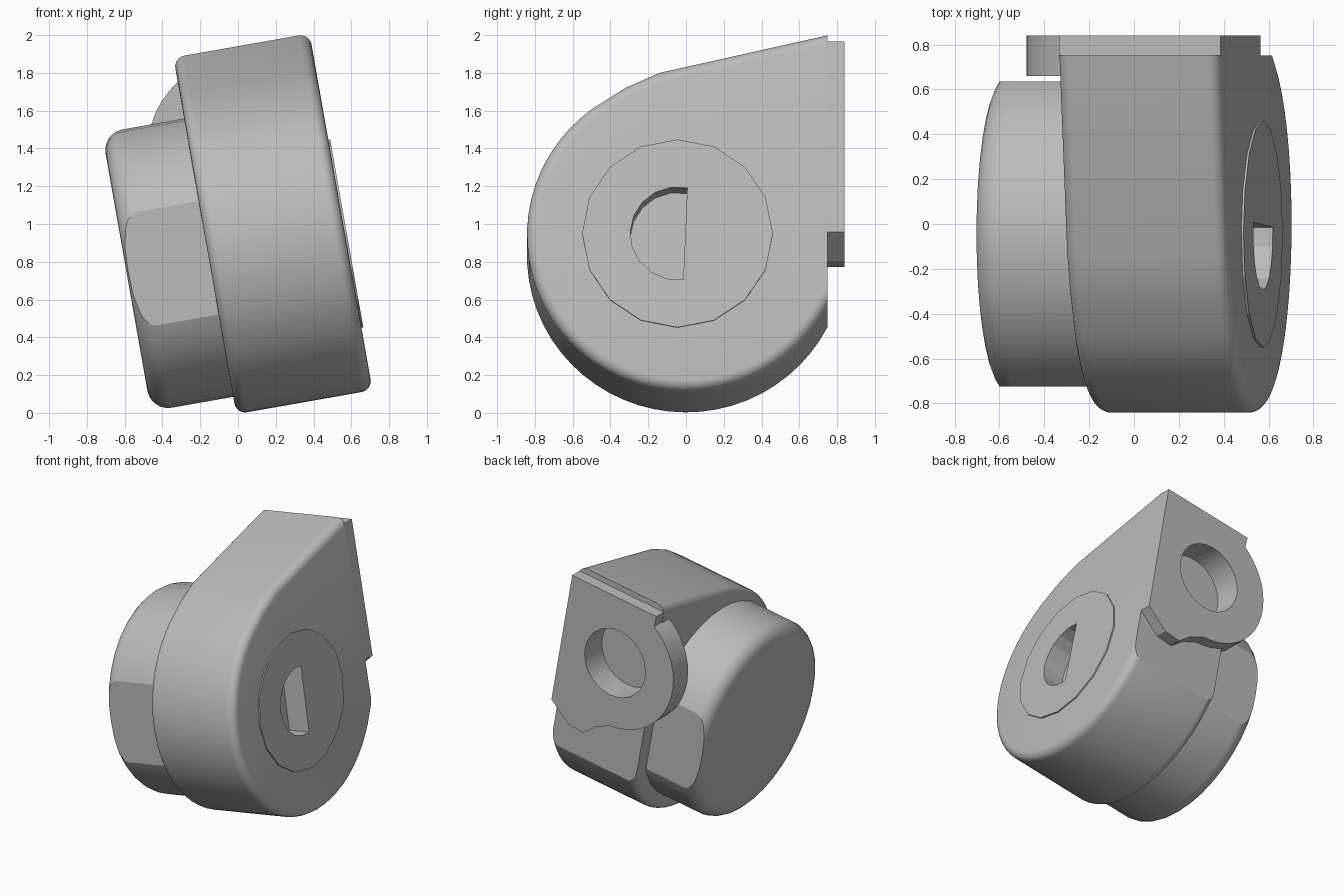
import bpy, bmesh, math
from mathutils import Matrix

cube = bpy.data.objects.get("Cube")
if cube:
    bpy.data.objects.remove(cube, do_unlink=True)

TILT = Matrix.Rotation(math.radians(-10), 4, 'Y')

grey = bpy.data.materials.new("plain grey")
grey.use_nodes = True
GREY = (0.5, 0.5, 0.5, 1)
grey.diffuse_color = GREY
grey.node_tree.nodes["Principled BSDF"].inputs["Base Color"].default_value = GREY


def shade(ob):
    bpy.ops.object.select_all(action='DESELECT')
    ob.select_set(True)
    bpy.context.view_layer.objects.active = ob
    bpy.ops.object.shade_smooth_by_angle(angle=math.radians(17))


def finish(name, bm):
    """Turn a bmesh into a tilted grey object."""
    bmesh.ops.recalc_face_normals(bm, faces=bm.faces)
    mesh = bpy.data.meshes.new(name)
    bm.to_mesh(mesh)
    bm.free()
    mesh.materials.append(grey)
    ob = bpy.data.objects.new(name, mesh)
    bpy.context.collection.objects.link(ob)
    ob.matrix_world = TILT
    shade(ob)
    return ob


def prism(points, axis, lo, hi):
    """Extrude a flat outline along x or y."""
    bm = bmesh.new()
    if axis == 'x':
        verts = [bm.verts.new((lo, a, b)) for a, b in points]
        step = (hi - lo, 0, 0)
    else:
        verts = [bm.verts.new((a, lo, b)) for a, b in points]
        step = (0, hi - lo, 0)
    face = bm.faces.new(verts)
    out = bmesh.ops.extrude_face_region(bm, geom=[face], use_keep_orig=True)
    moved = [g for g in out["geom"] if isinstance(g, bmesh.types.BMVert)]
    bmesh.ops.translate(bm, verts=moved, vec=step)
    return bm


def arc(ca, cb, r, start, end, n):
    """Points on an arc, angles in degrees."""
    angles = [math.radians(start + (end - start) * i / n) for i in range(n + 1)]
    return [(ca + r * math.cos(a), cb + r * math.sin(a)) for a in angles]


def circle(ca, cb, r, n):
    return arc(ca, cb, r, 0, 360, n)[:-1]


def round_rim(bm, x, width, skip_from=9):
    """Round the outline at a given x, leaving edges beyond skip_from in y sharp."""
    edges = [e for e in bm.edges
             if all(abs(v.co.x - x) < 1e-4 for v in e.verts)
             and not all(v.co.y > skip_from for v in e.verts)]
    bmesh.ops.bevel(bm, geom=edges, offset=width, segments=6,
                    profile=0.5, affect='EDGES', clamp_overlap=True)


def cut(ob, cutter):
    mod = ob.modifiers.new("hole", 'BOOLEAN')
    mod.operation = 'DIFFERENCE'
    mod.solver = 'EXACT'
    mod.object = cutter
    bpy.context.view_layer.objects.active = ob
    bpy.ops.object.modifier_apply(modifier=mod.name)
    shade(ob)


# Housing: round drum running up into a flat-backed block
LEFT, RIGHT, BACK, MID = -0.01, 0.722, 0.75, 0.837
outline = arc(0, MID, 0.842, -27, -234, 36)
outline += [(-0.32, 1.63), (-0.14, 1.71), (BACK, 1.912)]
bm = prism(outline, 'x', LEFT, RIGHT)
for side in (LEFT, RIGHT):
    round_rim(bm, side, 0.058, BACK - 0.01)
housing = finish("housing", bm)

# Mounting plate with wavy lower edge and round ear
EAR = (0.26, 1.36)
plate_outline = [(LEFT, 1.87), (RIGHT, 1.87), (RIGHT, 0.845), (0.66, 0.80), (0.55, 0.72),
                 (0.42, 0.71), (0.33, 0.80), (0.24, 0.85)]
plate_outline += arc(*EAR, 0.5, 265, 122, 18)
plate = finish("mounting_plate", prism(plate_outline, 'y', BACK - 0.005, 0.84))
ear = finish("ear", prism(arc(*EAR, 0.5, 90, 270, 22), 'y', 0.66, BACK))

# Blind bolt hole through plate and ear
bolt = finish("bolt_hole_cutter", prism(circle(*EAR, 0.26, 28), 'y', 0.63, 1.0))
bolt.hide_render = True
for part in (housing, plate, ear):
    cut(part, bolt)

# Hub disc on the right face, its socket half filled by a flush key
HUB = (-0.045, 0.836)
disc = finish("hub_disc", prism(circle(*HUB, 0.505, 16), 'x', 0.6, RIGHT + 0.01))
socket = finish("socket_cutter", prism(arc(*HUB, 0.25, 78, 277, 10), 'x', 0.56, 1.0))
socket.hide_render = True
for part in (housing, disc):
    cut(part, socket)
for helper in (bolt, socket):
    bpy.data.objects.remove(helper, do_unlink=True)

# Round cap with rounded outer rim and two wrench flats
CAP_END = -0.452
bm = prism(circle(HUB[0], HUB[1], 0.748, 36), 'x', CAP_END, 0.05)
round_rim(bm, CAP_END, 0.11)
for sign in (-1, 1):
    bmesh.ops.bisect_plane(bm, geom=bm.verts[:] + bm.edges[:] + bm.faces[:],
                           plane_co=(0, HUB[0] + sign * 0.68, 0),
                           plane_no=(0, sign, 0), clear_outer=True)
    bmesh.ops.holes_fill(bm, edges=[e for e in bm.edges if e.is_boundary], sides=0)
finish("cap", bm)
